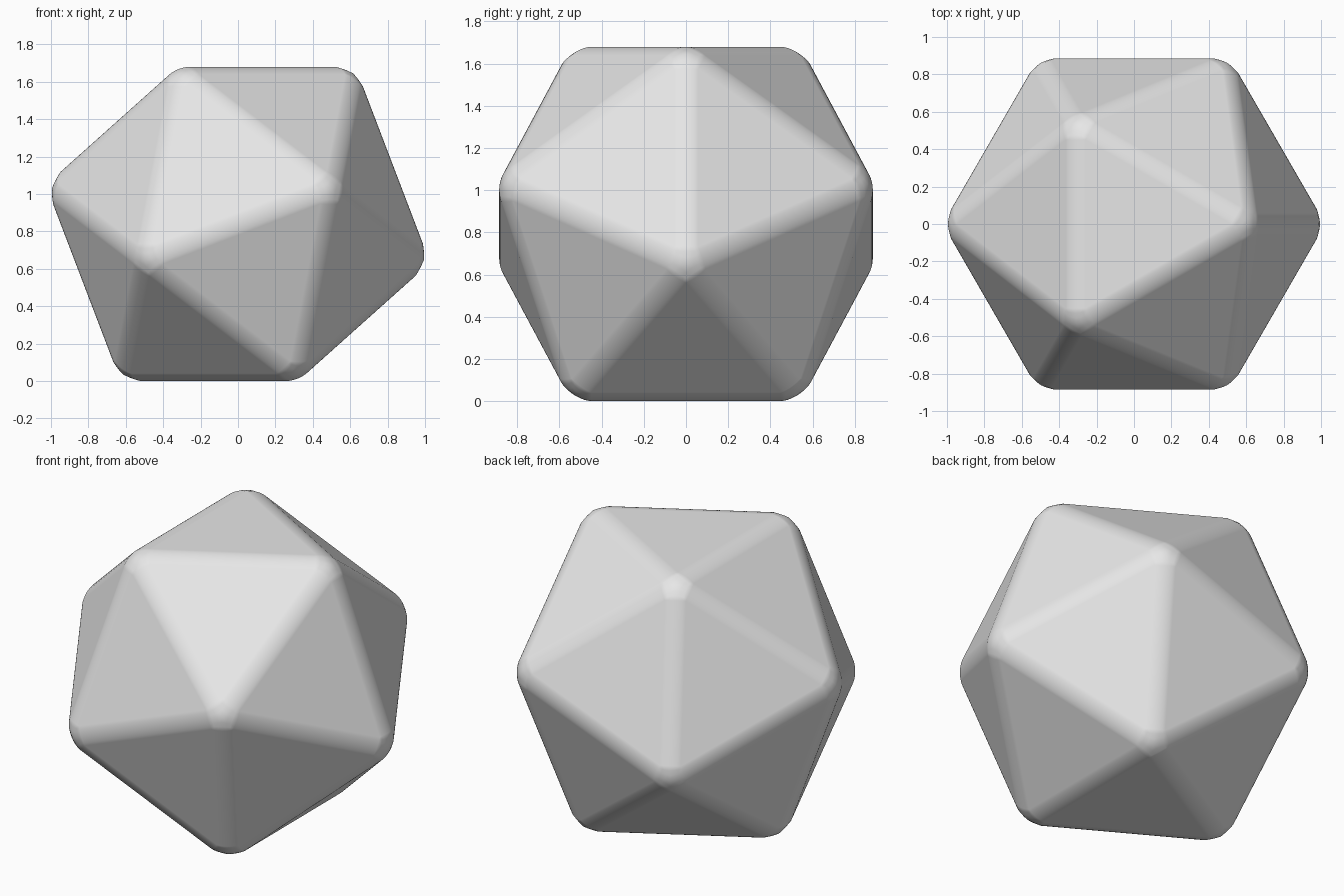
import bpy, bmesh, math

if "Cube" in bpy.data.objects:
    bpy.data.objects.remove(bpy.data.objects["Cube"])

EDGE = 1.111                              # icosahedron edge length
IN = 0.84                                 # distance from centre to a face
R_FACE = EDGE / math.sqrt(3)              # radius of top and bottom triangles
R_RING = R_FACE * (1 + math.sqrt(5)) / 2  # radius of the middle corners
Z_RING = IN - math.sqrt(EDGE**2 - (R_RING**2 + R_FACE**2 - R_RING * R_FACE))

grey = bpy.data.materials.new("light_grey")
grey.diffuse_color = (0.8, 0.8, 0.8, 1)
grey.use_nodes = True
grey.node_tree.nodes["Principled BSDF"].inputs["Base Color"].default_value = grey.diffuse_color

# Icosahedron resting on one face: four layers of three corners
bm = bmesh.new()
for radius, z, start in ((R_FACE, IN, 0), (R_RING, Z_RING, 60),
                         (R_RING, -Z_RING, 0), (R_FACE, -IN, 60)):
    for i in range(3):
        a = math.radians(start + 120 * i)
        bm.verts.new((radius * math.cos(a), radius * math.sin(a), z + IN))
bmesh.ops.convex_hull(bm, input=bm.verts[:])
bmesh.ops.recalc_face_normals(bm, faces=bm.faces[:])
mesh = bpy.data.meshes.new("rounded_icosahedron")
bm.to_mesh(mesh)
bm.free()
mesh.materials.append(grey)
body = bpy.data.objects.new("rounded_icosahedron", mesh)
bpy.context.collection.objects.link(body)
mesh.shade_smooth()

# Rounded edges and corners
bevel = body.modifiers.new("round_edges", 'BEVEL')
bevel.offset_type = 'OFFSET'
bevel.width = 0.061
bevel.segments = 6
bevel.limit_method = 'NONE'
bevel.harden_normals = True
